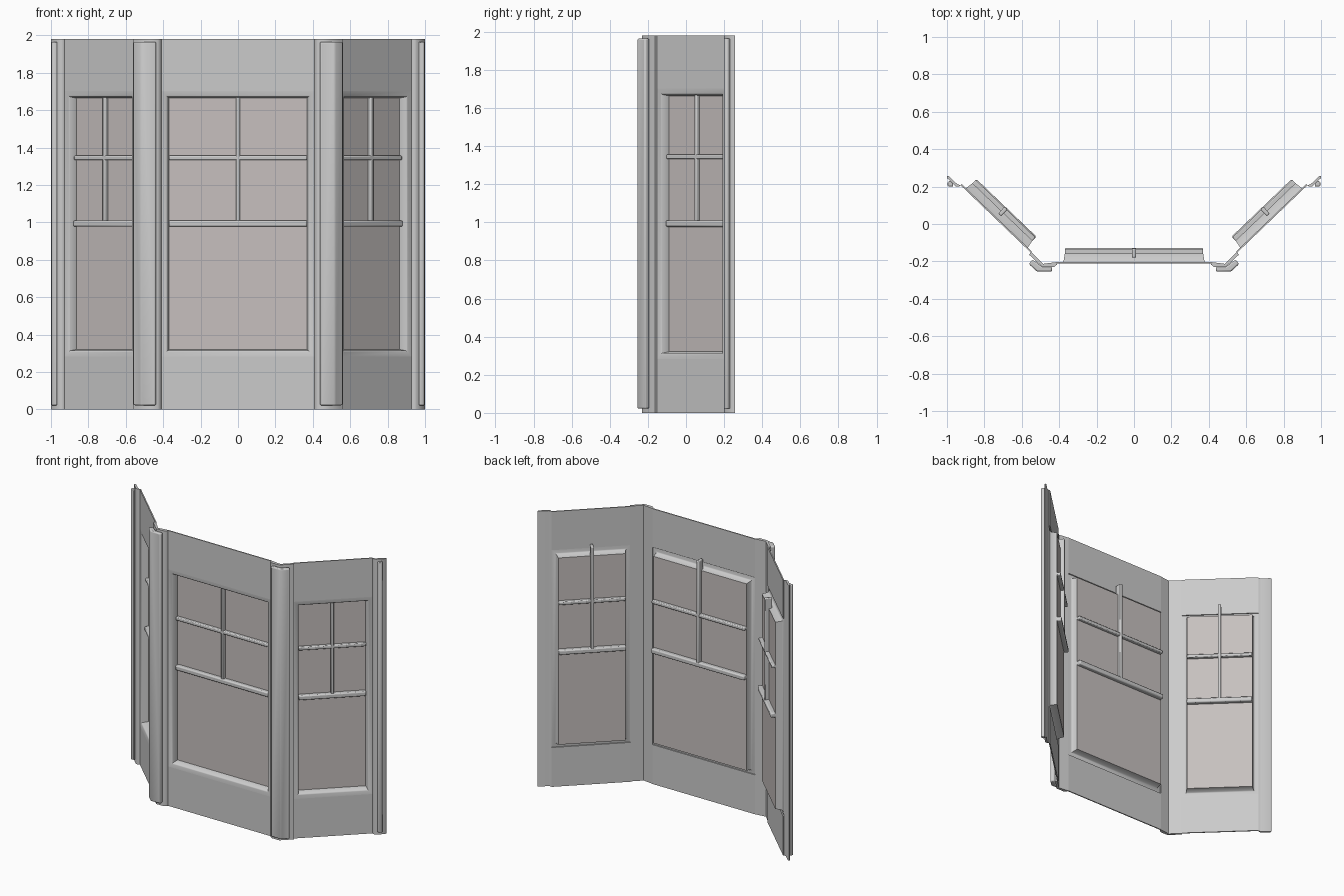
import bpy, bmesh, math
from mathutils import Matrix

if "Cube" in bpy.data.objects:
    bpy.data.objects.remove(bpy.data.objects["Cube"])

H = 1.98
glass_mat = bpy.data.materials.new("window_glass")
glass_mat.diffuse_color = (0.57, 0.53, 0.52, 1)
glass_mat.use_nodes = True
glass_mat.node_tree.nodes["Principled BSDF"].inputs["Base Color"].default_value = glass_mat.diffuse_color


def finish(bm, name, mat=None, matrix=None, bevel=0, segs=2, recalc=True):
    if recalc:
        bmesh.ops.recalc_face_normals(bm, faces=bm.faces[:])
    me = bpy.data.meshes.new(name)
    bm.to_mesh(me)
    bm.free()
    ob = bpy.data.objects.new(name, me)
    bpy.context.collection.objects.link(ob)
    if matrix:
        ob.matrix_world = matrix
    if mat:
        me.materials.append(mat)
    if bevel:
        mod = ob.modifiers.new("bevel", "BEVEL")
        mod.width, mod.segments, mod.limit_method = bevel, segs, "ANGLE"
        mod.angle_limit = math.radians(40)
    bpy.context.view_layer.objects.active = ob
    ob.select_set(True)
    bpy.ops.object.shade_smooth_by_angle(angle=math.radians(50))
    ob.select_set(False)
    return ob


def box(name, lo, hi, matrix, bevel=0):
    bm = bmesh.new()
    bmesh.ops.create_cube(bm, size=1)
    for v in bm.verts:
        v.co = [lo[i] + (v.co[i] + 0.5) * (hi[i] - lo[i]) for i in range(3)]
    return finish(bm, name, None, matrix, bevel)


def extrude(name, pts, z0, z1, sx, bevel=0):
    bm = bmesh.new()
    f = bm.faces.new([bm.verts.new((x * sx, y, z0)) for x, y in pts])
    r = bmesh.ops.extrude_face_region(bm, geom=[f])
    for g in r["geom"]:
        if isinstance(g, bmesh.types.BMVert):
            g.co.z = z1
    return finish(bm, name, None, None, bevel)


def window_panel(tag, centre, angle, half):
    m = Matrix.Translation((*centre, 0)) @ Matrix.Rotation(math.radians(angle), 4, "Z")
    # solid boards below and above the window
    box(tag + "_lower_board", (-half, 0, 0), (half, 0.008, 0.283), m)
    box(tag + "_upper_board", (-half, 0, 1.702), (half, 0.008, H), m)

    # moulded frame stepping back to the glass: (inset, depth)
    def ring(bm, inset, y):
        w = half - inset
        return [bm.verts.new(c) for c in ((-w, y, 0.283 + inset), (w, y, 0.283 + inset),
                                          (w, y, 1.702 - inset), (-w, y, 1.702 - inset))]
    bm = bmesh.new()
    rings = [ring(bm, i, y) for i, y in ((0, 0.0), (0.024, 0.003), (0.031, 0.010), (0.038, 0.052))]
    for a, b in zip(rings, rings[1:]):
        for i in range(4):
            j = (i + 1) % 4
            bm.faces.new((a[i], a[j], b[j], b[i]))
    finish(bm, tag + "_window_frame", matrix=m, recalc=False)

    # glass pane
    bm = bmesh.new()
    bm.faces.new(ring(bm, 0.038, 0.052))
    finish(bm, tag + "_glass", glass_mat, m, recalc=False)

    # glazing bars
    w = half - 0.038
    box(tag + "_vertical_bar", (-0.011, 0.030, 1.0), (0.011, 0.080, 1.74), m, 0.006)
    box(tag + "_cross_bar", (-w, 0.030, 1.333), (w, 0.076, 1.357), m, 0.006)
    box(tag + "_middle_rail", (-w, 0.024, 0.977), (w, 0.082, 1.011), m, 0.008)


window_panel("front", (0, -0.210), 0, 0.408)
window_panel("right", (0.739, 0.027), 43.8, 0.26)
window_panel("left", (-0.739, 0.027), -43.8, 0.26)

for side, s in (("right", 1), ("left", -1)):
    # corner post: full-height backing strip plus raised face
    extrude(side + "_corner_backing",
            [(0.408, -0.203), (0.412, -0.217), (0.428, -0.231), (0.490, -0.231), (0.545, -0.178),
             (0.561, -0.164), (0.550, -0.150), (0.538, -0.162), (0.486, -0.213)], 0, H, s)
    extrude(side + "_corner_post",
            [(0.438, -0.228), (0.438, -0.255), (0.518, -0.255), (0.562, -0.214),
             (0.543, -0.190), (0.492, -0.228)], 0.022, 1.965, s, 0.008)
    # end trim against the wall
    extrude(side + "_end_backing",
            [(0.926, 0.207), (0.938, 0.199), (0.955, 0.202), (1.0, 0.246), (1.0, 0.257),
             (0.992, 0.257), (0.945, 0.213)], 0, H, s)
    extrude(side + "_end_trim",
            [(0.968, 0.216), (0.968, 0.200), (0.990, 0.200), (0.998, 0.208), (0.998, 0.220),
             (0.985, 0.232)], 0.022, 1.965, s, 0.004)
